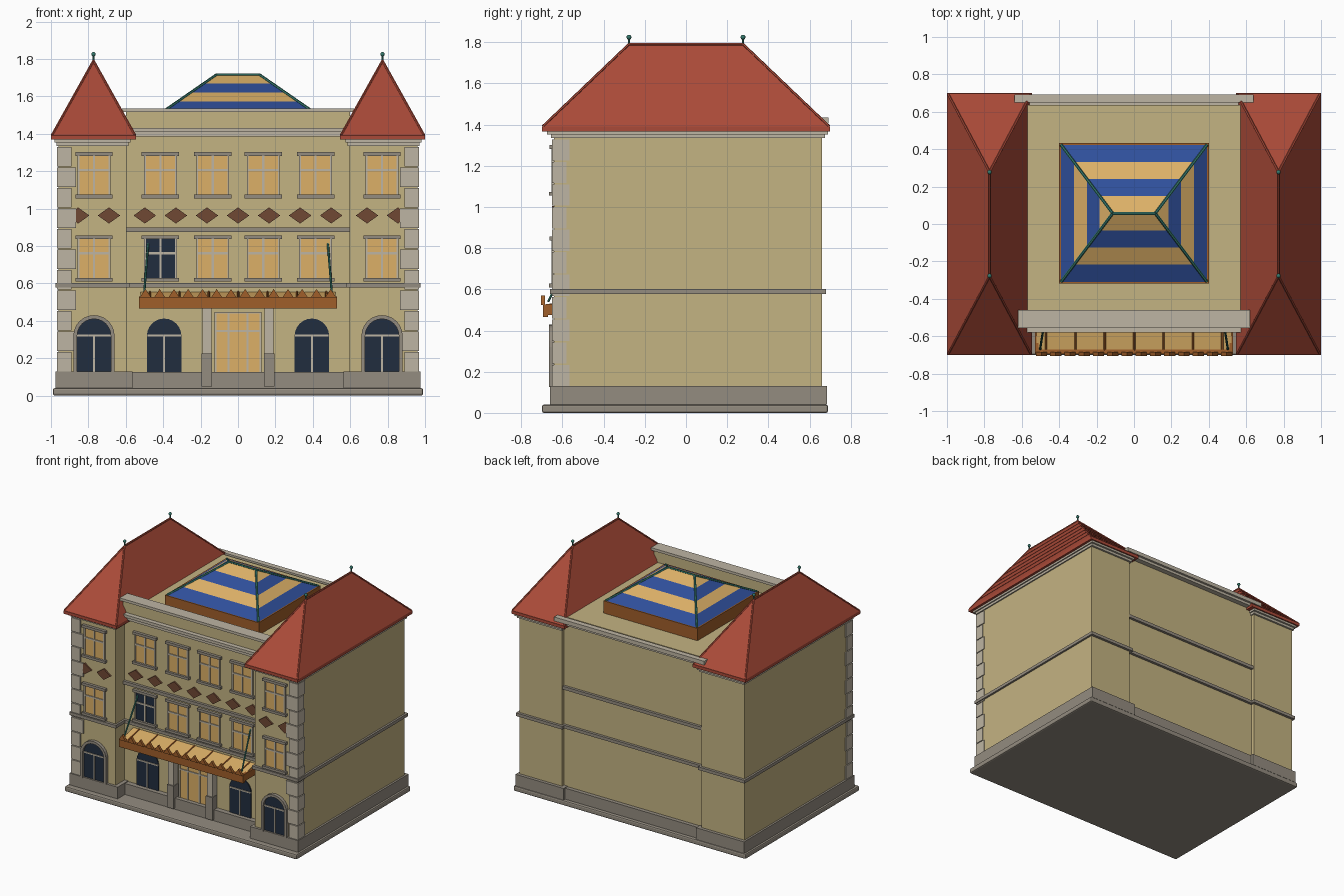
import bpy, bmesh, math
from mathutils import Vector

if "Cube" in bpy.data.objects:
    bpy.data.objects.remove(bpy.data.objects["Cube"])


def material(name, rgb):
    def lin(c):
        c /= 255
        return c / 12.92 if c < 0.04 else ((c + 0.055) / 1.055) ** 2.4
    m = bpy.data.materials.new(name)
    m.diffuse_color = (*[lin(c) for c in rgb], 1)
    m.use_nodes = True
    m.node_tree.nodes["Principled BSDF"].inputs["Base Color"].default_value = m.diffuse_color
    return m


WALL = material("tan_plaster", (196, 179, 130))
STONE = material("pale_stone", (190, 181, 163))
TRIM = material("grey_stone", (148, 140, 128))
RED = material("red_tile", (170, 74, 56))
AMBER = material("amber_glass", (220, 176, 103))
BLUE = material("blue_glass", (47, 79, 155))
DARK = material("dark_glass", (33, 45, 62))
WOOD = material("orange_wood", (160, 95, 42))
BROWN = material("brown_panel", (112, 72, 52))
TEAL = material("teal_metal", (52, 120, 108))


def finish(name, bm, *mats):
    bmesh.ops.recalc_face_normals(bm, faces=bm.faces)
    me = bpy.data.meshes.new(name)
    bm.to_mesh(me)
    bm.free()
    ob = bpy.data.objects.new(name, me)
    for m in mats:
        me.materials.append(m)
    bpy.context.collection.objects.link(ob)
    return ob


def add_loft(bm, lower, upper, mat=0):
    """Solid between two matching point loops."""
    a = [bm.verts.new(p) for p in lower]
    b = [bm.verts.new(p) for p in upper]
    n = len(a)
    faces = [bm.faces.new(a[::-1]), bm.faces.new(b)]
    faces += [bm.faces.new((a[i], a[(i + 1) % n], b[(i + 1) % n], b[i])) for i in range(n)]
    for f in faces:
        f.material_index = mat


def rect(cx, cy, hx, hy, z):
    return [(cx - hx, cy - hy, z), (cx + hx, cy - hy, z), (cx + hx, cy + hy, z), (cx - hx, cy + hy, z)]


def boxes(name, mat, items):
    bm = bmesh.new()
    for x0, x1, y0, y1, z0, z1 in items:
        r = [rect((x0 + x1) / 2, (y0 + y1) / 2, (x1 - x0) / 2, (y1 - y0) / 2, z) for z in (z0, z1)]
        add_loft(bm, *r)
    return finish(name, bm, mat)


def mirrored(items):
    return items + [(-b, -a, *rest) for a, b, *rest in items]


def plates(name, mat, outlines):
    """Upright plates from (x, z) outlines, front y and back y."""
    bm = bmesh.new()
    for pts, y0, y1 in outlines:
        add_loft(bm, [(x, y0, z) for x, z in pts], [(x, y1, z) for x, z in pts])
    return finish(name, bm, mat)


def rods(name, mat, pairs, r, sides=6):
    bm = bmesh.new()
    for p, q in pairs:
        p, q = Vector(p), Vector(q)
        rot = (q - p).to_track_quat('Z', 'Y')
        ring = [rot @ Vector((r * math.cos(t), r * math.sin(t), 0))
                for t in (2 * math.pi * i / sides for i in range(sides))]
        add_loft(bm, [p + v for v in ring], [q + v for v in ring])
    return finish(name, bm, mat)


TF, CF = -0.64, -0.53     # tower and centre wall fronts

# Base and walls
base = boxes("base_slab", TRIM, [(-0.99, 0.99, -0.70, 0.69, 0, 0.04)])
bev = base.modifiers.new("edge", 'BEVEL')
bev.width, bev.segments = 0.01, 2
boxes("plinth", TRIM, mirrored([(0.565, 0.975, -0.66, 0.685, 0.04, 0.13)])
      + [(-0.57, 0.57, -0.57, 0.665, 0.04, 0.125)])
boxes("tower_walls", WALL, mirrored([(0.595, 0.96, TF, 0.66, 0.1, 1.36)]))
boxes("centre_wall", WALL, [(-0.60, 0.60, CF, 0.635, 0.1, 1.43)])
boxes("parapet", WALL, [(-0.60, 0.60, -0.545, -0.47, 1.42, 1.52)])
boxes("parapet_cap", STONE, [(-0.62, 0.62, -0.555, -0.46, 1.515, 1.535)])

# Cornices and horizontal bands
cornice = []
for y0, y1 in ((-0.565, CF + 0.01), (0.62, 0.675)):
    cornice += [(-0.6, 0.6, y0, y1, 1.385, 1.41)]
cornice += [(-0.6, 0.6, -0.58, CF + 0.01, 1.41, 1.432), (-0.64, 0.64, 0.65, 0.692, 1.405, 1.435)]
boxes("centre_cornice", STONE, cornice)
boxes("tower_cornice", STONE, mirrored([(0.585, 0.97, -0.655, 0.675, 1.335, 1.355),
                                        (0.575, 0.98, -0.675, 0.69, 1.353, 1.375)]))
boxes("wall_bands", TRIM, mirrored([(0.58, 0.975, -0.66, 0.68, 0.578, 0.602)])
      + [(-0.6, 0.6, -0.55, 0.655, 0.578, 0.602), (-0.6, 0.6, -0.55, 0.655, 0.875, 0.9)])

# Corner quoins
step = 1.205 / 11
boxes("quoins", STONE, mirrored([(0.89 - 0.025 * (i % 2), 0.967, -0.652, -0.565 - 0.015 * (i % 2),
                                  0.13 + i * step, 0.13 + (i + 1) * step - 0.006) for i in range(11)]))

# Rectangular windows with bars, lintels and sills
amber, dark, bars, ledges = [], [], [], []
for x in (-0.77, -0.415, -0.135, 0.135, 0.415, 0.77):
    f = TF if abs(x) > 0.6 else CF
    for z in (0.625, 1.07):
        is_dark = z < 1 and x == -0.415
        (dark if is_dark else amber).append((x - 0.083, x + 0.083, f - 0.008, f + 0.01, z, z + 0.215))
        bars += [(x - 0.006, x + 0.006, f - 0.014, f, z, z + 0.215),
                 (x - 0.083, x + 0.083, f - 0.014, f, z + 0.13, z + 0.142)]
        bars += [(x + s * 0.083 - 0.005, x + s * 0.083 + 0.005, f - 0.014, f, z, z + 0.215) for s in (-1, 1)]
        ledges += [(x - 0.1, x + 0.1, f - 0.025, f, z - 0.015, z + 0.004),
                   (x - 0.1, x + 0.1, f - 0.022, f, z + 0.212, z + 0.232)]

# Entrance door and pilasters
amber.append((-0.125, 0.125, CF - 0.008, CF, 0.125, 0.445))
bars += [(x - 0.005, x + 0.005, CF - 0.014, CF, 0.125, 0.445) for x in (-0.12, -0.05, 0.05, 0.12)]
bars += [(-0.125, 0.125, CF - 0.014, CF, z, z + 0.01) for z in (0.34, 0.438)]
boxes("entrance_pilasters", STONE, mirrored([(0.142, 0.19, -0.58, CF, 0.2, 0.47)]))
boxes("pilaster_feet", TRIM, mirrored([(0.138, 0.194, -0.59, CF, 0.05, 0.225)]))


# Arched ground floor windows
def arch(x, w, spring, n=12):
    curve = [(x + w * math.cos(math.pi * i / n), spring + w * math.sin(math.pi * i / n)) for i in range(n + 1)]
    return [(x + w, 0.125)] + curve + [(x - w, 0.125)]


arches, surrounds = [], []
for x in (-0.77, -0.395, 0.395, 0.77):
    f = TF if abs(x) > 0.6 else CF
    arches.append((arch(x, 0.092, 0.32), f - 0.008, f + 0.01))
    bars += [(x - 0.005, x + 0.005, f - 0.014, f, 0.125, 0.325),
             (x - 0.092, x + 0.092, f - 0.014, f, 0.317, 0.327)]
    if f == TF:
        inner, outer = arch(x, 0.09, 0.32), arch(x, 0.11, 0.32)
        surrounds += [((inner[i], outer[i], outer[i + 1], inner[i + 1]), f - 0.025, f)
                      for i in range(len(inner) - 1)]
plates("arched_glass", DARK, arches)
plates("arch_surrounds", TRIM, surrounds)
boxes("amber_windows", AMBER, amber)
boxes("dark_window", DARK, dark)
boxes("window_bars", STONE, bars)
boxes("lintels_and_sills", TRIM, ledges)

# Diamond panels
diamonds = []
for x in [i * 0.166 for i in range(-3, 4)] + [-0.855, -0.69, 0.69, 0.855]:
    f = TF if abs(x) > 0.6 else CF
    diamonds.append(([(x - 0.06, 0.963), (x, 0.92), (x + 0.06, 0.963), (x, 1.006)], f - 0.012, f))
plates("diamond_panels", BROWN, diamonds)

# Awning: glass roof, ribs, fascia, teeth and stays
bm = bmesh.new()
add_loft(bm, [(-0.52, -0.67, 0.515), (0.52, -0.67, 0.515), (0.52, CF, 0.545), (-0.52, CF, 0.545)],
         [(-0.52, -0.67, 0.523), (0.52, -0.67, 0.523), (0.52, CF, 0.553), (-0.52, CF, 0.553)])
finish("awning_glass", bm, AMBER)
boxes("awning_fascia", WOOD, [(-0.53, 0.53, -0.695, -0.67, 0.465, 0.527)]
      + mirrored([(0.51, 0.53, -0.68, CF, 0.475, 0.53)]))
rods("awning_ribs", WOOD, [((x, -0.675, 0.522), (x, CF, 0.553))
                           for x in [-0.47 + i * 0.157 for i in range(7)]], 0.006)
plates("awning_teeth", WOOD, [([(x - 0.03, 0.525), (x + 0.03, 0.525), (x, 0.57)], -0.705, -0.685)
                              for x in [-0.495 + i * 0.0762 for i in range(14)]])
rods("awning_stays", TEAL, [((s * 0.48, CF, 0.82), (s * 0.502, -0.67, 0.54)) for s in (-1, 1)], 0.006)

# Hipped tower roofs in overlapping courses, with hip caps and finials
courses, hips, poles = bmesh.new(), [], []
Z0, Z1, N = 1.392, 1.79, 7
for s in (-1, 1):
    cx = s * 0.7725
    add_loft(courses, rect(cx, 0, 0.226, 0.70, 1.368), rect(cx, 0, 0.226, 0.70, Z0))
    for i in range(N):
        t, u = i / N, (i + 1) / N
        add_loft(courses, rect(cx, 0, 0.222 * (1 - t) + 0.004, 0.695 - 0.418 * t + 0.003, Z0 + (Z1 - Z0) * t),
                 rect(cx, 0, 0.222 * (1 - u) + 0.001, 0.695 - 0.418 * u, Z0 + (Z1 - Z0) * u))
    for e in (-1, 1):
        top = (cx, e * 0.277, Z1)
        hips += [((cx + k * 0.222, e * 0.694, Z0), top) for k in (-1, 1)]
        poles.append((top, (cx, e * 0.277, 1.825)))
    hips.append(((cx, -0.277, Z1), (cx, 0.277, Z1)))
finish("tower_roofs", courses, RED)
rods("roof_hip_caps", RED, hips, 0.007)
rods("finial_poles", TEAL, poles, 0.005)
bm = bmesh.new()
for _, q in poles:
    made = bmesh.ops.create_uvsphere(bm, u_segments=10, v_segments=6, radius=0.012)
    bmesh.ops.translate(bm, verts=made["verts"], vec=q)
for f in bm.faces:
    f.smooth = True
finish("finial_balls", bm, TEAL)

# Striped skylight on a wooden curb
CY = 0.057
boxes("skylight_curb", WOOD, [(-0.4, 0.4, CY - 0.375, CY + 0.375, 1.42, 1.525)])
bm = bmesh.new()


def sky(t):
    return rect(0, CY, 0.39 - 0.275 * t, 0.365 * (1 - t) + 0.001, 1.525 + 0.19 * t)


for i in range(4):
    add_loft(bm, sky(i / 4), sky((i + 1) / 4), i % 2)
finish("skylight_glass", bm, BLUE, AMBER)
low, high = sky(0), sky(1)
rods("skylight_ribs", TEAL, list(zip(low, high)) + [(high[0], high[1])], 0.008)
